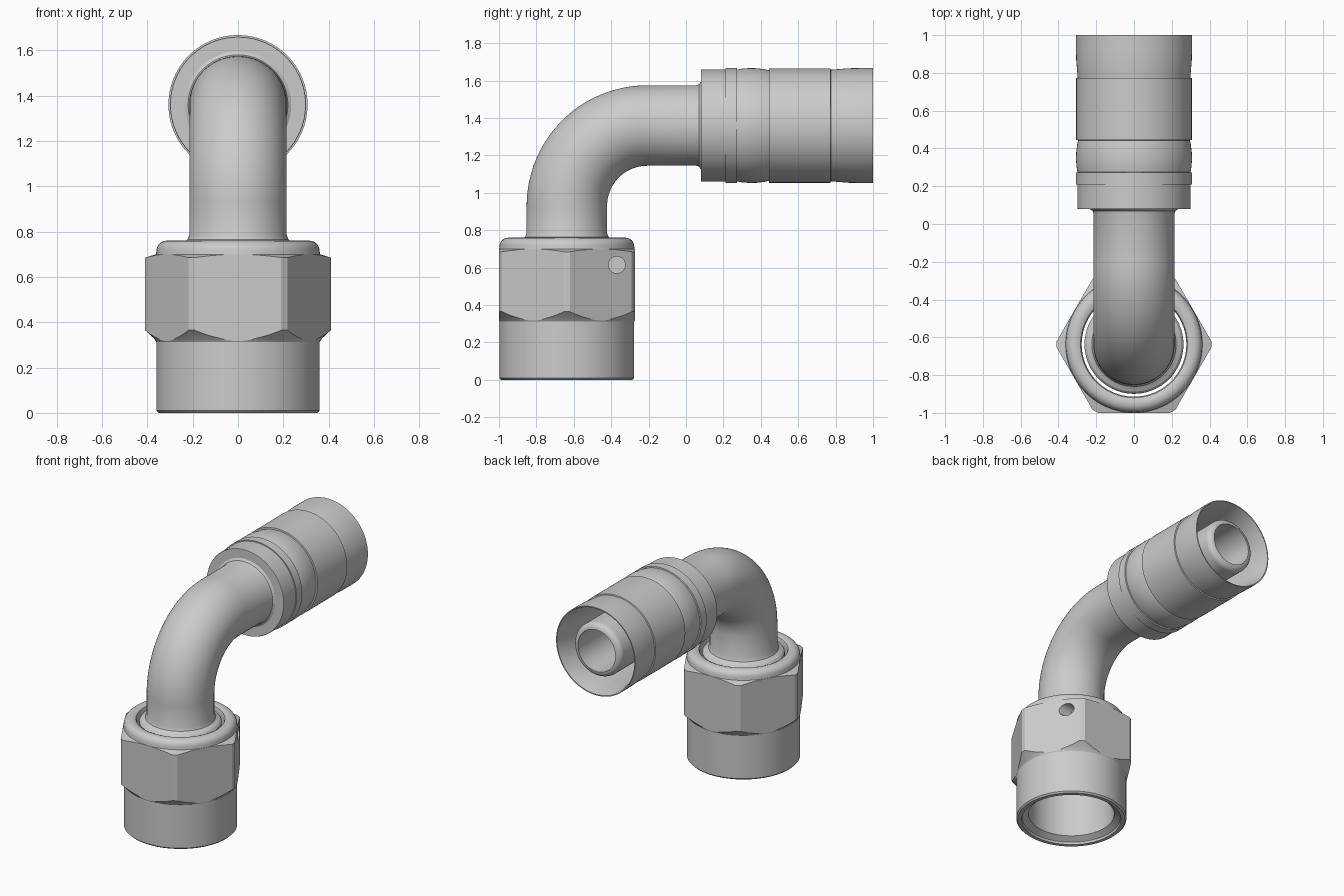
import bpy, bmesh
from math import sin, cos, pi
from mathutils import Vector, Matrix

if "Cube" in bpy.data.objects:
    bpy.data.objects.remove(bpy.data.objects["Cube"])

NUT_Y, AXIS_Z, BEND_R = -0.637, 1.36, 0.43
S0 = AXIS_Z - BEND_R               # path length where the bend starts
S1 = S0 + BEND_R * pi / 2          # path length where the bend ends
OFF = S1 - (NUT_Y + BEND_R)        # converts y to path length on the straight end


def path(s):
    """Point on the elbow centreline and the in-plane normal."""
    t = min(max((s - S0) / BEND_R, 0), pi / 2)
    n = Vector((0, cos(t), -sin(t)))
    p = Vector((0, NUT_Y + BEND_R, S0)) - n * BEND_R
    p += Vector((0, sin(t), cos(t))) * (min(s - S0, 0) + max(s - S1, 0))
    return p, n


def make(name, bm):
    bmesh.ops.recalc_face_normals(bm, faces=bm.faces)
    me = bpy.data.meshes.new(name)
    bm.to_mesh(me)
    bm.free()
    ob = bpy.data.objects.new(name, me)
    bpy.context.collection.objects.link(ob)
    return ob


def sweep(name, profile, seg=96):
    """Closed (distance, radius) profile turned around the centreline."""
    bm = bmesh.new()
    rings = []
    for s, r in profile:
        p, n = path(s)
        rings.append([bm.verts.new(p + r * (Vector((cos(a), 0, 0)) + n * sin(a)))
                      for a in (2 * pi * i / seg for i in range(seg))])
    for a, b in zip(rings, rings[1:] + rings[:1]):
        for i in range(seg):
            j = (i + 1) % seg
            bm.faces.new((a[i], a[j], b[j], b[i]))
    return make(name, bm)


def prism(name, n, r, depth, mat):
    bm = bmesh.new()
    bmesh.ops.create_cone(bm, cap_ends=True, segments=n, radius1=r, radius2=r,
                          depth=depth, matrix=mat)
    return make(name, bm)


def cut(ob, tool, op):
    m = ob.modifiers.new(op, 'BOOLEAN')
    m.operation, m.object, m.solver = op, tool, 'EXACT'
    bpy.ops.object.select_all(action='DESELECT')
    bpy.context.view_layer.objects.active = ob
    ob.select_set(True)
    bpy.ops.object.modifier_apply(modifier=m.name)
    bpy.data.objects.remove(tool)


def arc(s, r, rad, a0, a1, n=6):
    """Rounded profile corner."""
    return [(s + rad * sin(a0 + (a1 - a0) * i / n), r + rad * cos(a0 + (a1 - a0) * i / n))
            for i in range(n + 1)]


# Swivel nut: turned body trimmed by a hexagon, with a small drilled hole
nut = sweep("swivel_nut", [(0, 0.35), (0.01, 0.36), (0.312, 0.36), (0.33, 0.372), (0.365, 0.41),
                           (0.685, 0.41), (0.70, 0.362)]
            + arc(0.715, 0.315, 0.045, 0, pi / 2)
            + [(0.76, 0.30), (0.752, 0.283), (0.735, 0.277), (0.62, 0.277), (0.61, 0.28),
               (0.04, 0.28), (0.015, 0.32), (0, 0.325)])
hexagon = prism("hex_cutter", 6, 0.363 / cos(pi / 6), 2, Matrix.Translation((0, NUT_Y, 0.4)))
xs = [v.co.x for v in hexagon.data.vertices]
if max(xs) < 0.4:                  # put hexagon corners on the x axis
    hexagon.data.transform(Matrix.Translation((0, NUT_Y, 0)) @ Matrix.Rotation(pi / 6, 4, 'Z')
                           @ Matrix.Translation((0, -NUT_Y, 0)))
cut(nut, hexagon, 'INTERSECT')
drill = prism("drill", 24, 0.045, 0.3,
              Matrix.Translation((0.34, -0.37, 0.615)) @ Matrix.Rotation(pi / 2, 4, 'Y'))
cut(nut, drill, 'DIFFERENCE')

# Bent tube with seat cone at the nut end and hose nipple at the other
N = 28
bend = [S0 + (S1 - S0) * i / N for i in range(N + 1)]
Y = lambda y: y + OFF
tube = sweep("bent_tube",
             [(0.45, 0.15), (0.45, 0.19), (0.60, 0.262), (0.735, 0.262), (0.75, 0.25), (0.757, 0.235),
              (0.765, 0.223), (0.785, 0.215)]
             + [(s, 0.215) for s in bend]
             + [(Y(0.055), 0.215), (Y(0.07), 0.22), (Y(0.08), 0.235), (Y(0.24), 0.235),
                (Y(0.24), 0.185)]
             + arc(Y(0.95), 0.145, 0.04, 0, pi / 2)
             + [(s, 0.145) for s in reversed(bend)])

# Crimped ferrule
ferrule = sweep("crimp_ferrule", [(Y(y), r) for y, r in [
    (0.08, 0.22), (0.08, 0.298), (0.083, 0.30), (0.21, 0.30), (0.21, 0.307), (0.272, 0.307),
    (0.274, 0.299), (0.30, 0.304), (0.34, 0.307), (0.38, 0.306), (0.42, 0.301), (0.443, 0.296),
    (0.445, 0.306), (0.772, 0.306), (0.774, 0.298), (0.82, 0.302), (0.87, 0.306), (0.93, 0.307),
    (1.0, 0.307), (1.0, 0.30), (0.93, 0.285), (0.80, 0.275), (0.25, 0.275), (0.25, 0.22)]])

bpy.ops.object.select_all(action='DESELECT')
for ob in (nut, tube, ferrule):
    ob.select_set(True)
bpy.context.view_layer.objects.active = nut
bpy.ops.object.shade_smooth_by_angle(angle=0.45)
